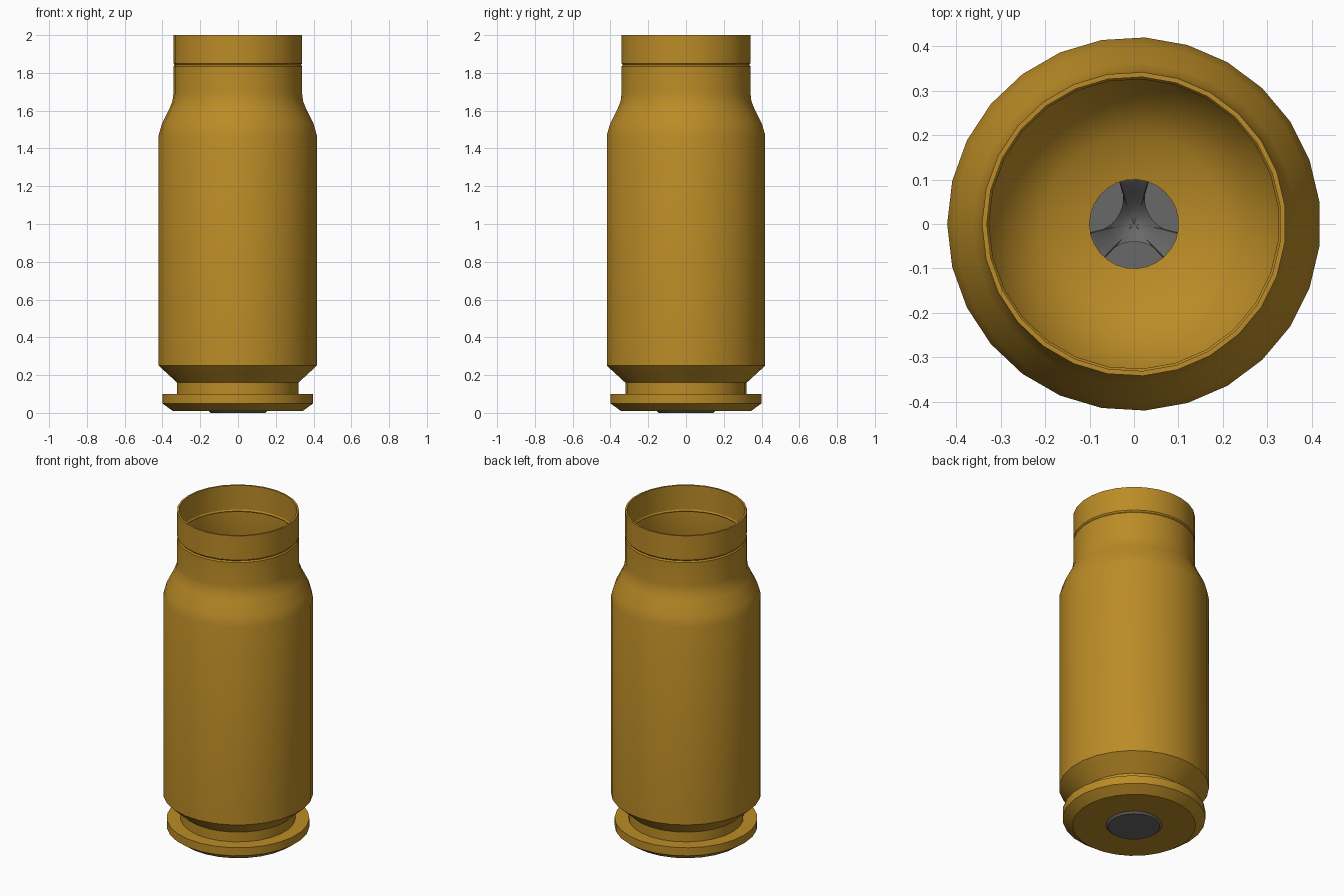
import bpy, bmesh, math

SIDES = 27

cube = bpy.data.objects.get("Cube")
if cube:
    bpy.data.objects.remove(cube, do_unlink=True)


def make_material(name, rgb):
    mat = bpy.data.materials.new(name)
    mat.use_nodes = True
    colour = (*rgb, 1.0)
    mat.diffuse_color = colour
    mat.node_tree.nodes["Principled BSDF"].inputs["Base Color"].default_value = colour
    return mat


def finish(name, bm, mat, recalc=True):
    bmesh.ops.remove_doubles(bm, verts=bm.verts, dist=1e-5)
    if recalc:
        bmesh.ops.recalc_face_normals(bm, faces=bm.faces)
    mesh = bpy.data.meshes.new(name)
    bm.to_mesh(mesh)
    bm.free()
    mesh.materials.append(mat)
    obj = bpy.data.objects.new(name, mesh)
    bpy.context.collection.objects.link(obj)
    bpy.ops.object.select_all(action="DESELECT")
    obj.select_set(True)
    bpy.context.view_layer.objects.active = obj
    bpy.ops.object.shade_smooth_by_angle(angle=math.radians(30))
    return obj


def skin(rings, bm, closed):
    """Join neighbouring vertex rings with quads."""
    count = len(rings[0])
    pairs = list(zip(rings, rings[1:]))
    if closed:
        pairs.append((rings[-1], rings[0]))
    for a, b in pairs:
        for i in range(count):
            j = (i + 1) % count
            bm.faces.new((a[i], b[i], b[j], a[j]))


def lathe(name, profile, mat, closed):
    """Turn a (radius, height) profile around the z axis."""
    bm = bmesh.new()
    angles = [math.pi + math.tau * i / SIDES for i in range(SIDES)]
    rings = [[bm.verts.new((r * math.cos(a), r * math.sin(a), z)) for a in angles]
             for r, z in profile]
    skin(rings, bm, closed)
    return finish(name, bm, mat)


brass = make_material("brass", (0.50, 0.262, 0.02))
steel = make_material("dark steel", (0.14, 0.14, 0.14))

# Case: head, extractor groove, body, shoulder and neck, then back down inside
outside = [
    (0.157, 0.01), (0.345, 0.01), (0.40, 0.05), (0.40, 0.10),
    (0.322, 0.10), (0.322, 0.16), (0.42, 0.25), (0.42, 1.47),
    (0.403, 1.53), (0.363, 1.61), (0.347, 1.65), (0.342, 1.69),
    (0.342, 1.835), (0.336, 1.843), (0.342, 1.851), (0.342, 2.0),
]
inside = [
    (0.331, 2.0), (0.331, 1.851), (0.326, 1.843), (0.331, 1.835),
    (0.331, 1.68), (0.352, 1.60), (0.392, 1.52), (0.402, 1.46),
    (0.395, 0.80), (0.37, 0.55), (0.33, 0.42), (0.27, 0.33),
    (0.20, 0.28), (0.10, 0.26), (0.10, 0.20), (0.157, 0.20),
]
lathe("case", outside + inside, brass, True)

# Primer cup pressed into the head
lathe("primer_cup", [
    (0, 0), (0.145, 0), (0.157, 0.012), (0.157, 0.195),
    (0.145, 0.195), (0.145, 0.05), (0, 0.05),
], steel, False)

# Three-legged dished anvil, scalloped between its legs
SCALLOP_OFFSET, SCALLOP_RADIUS, ANVIL_RADIUS = 0.118, 0.078, 0.144


def anvil_reach(angle):
    third = math.tau / 3
    off = (angle + math.pi / 2 + third / 2) % third - third / 2
    gap = SCALLOP_RADIUS ** 2 - (SCALLOP_OFFSET * math.sin(off)) ** 2
    if gap < 0:
        return ANVIL_RADIUS
    return SCALLOP_OFFSET * math.cos(off) - math.sqrt(gap)


bm = bmesh.new()
STEPS, RINGS = 120, 8
rings = []
for k in range(RINGS, -1, -1):
    ring = []
    for i in range(STEPS):
        a = math.tau * i / STEPS
        r = anvil_reach(a) * k / RINGS
        rise = math.sin(math.pi / 2 * r / ANVIL_RADIUS) ** 2
        ring.append(bm.verts.new((r * math.cos(a), r * math.sin(a), 0.09 + 0.1 * rise)))
    rings.append(ring)
skin([list(reversed(ring)) for ring in rings], bm, False)
for face in bm.faces:
    face.normal_update()
    if face.normal.z < 0:
        face.normal_flip()
finish("primer_anvil", bm, steel, recalc=False)
